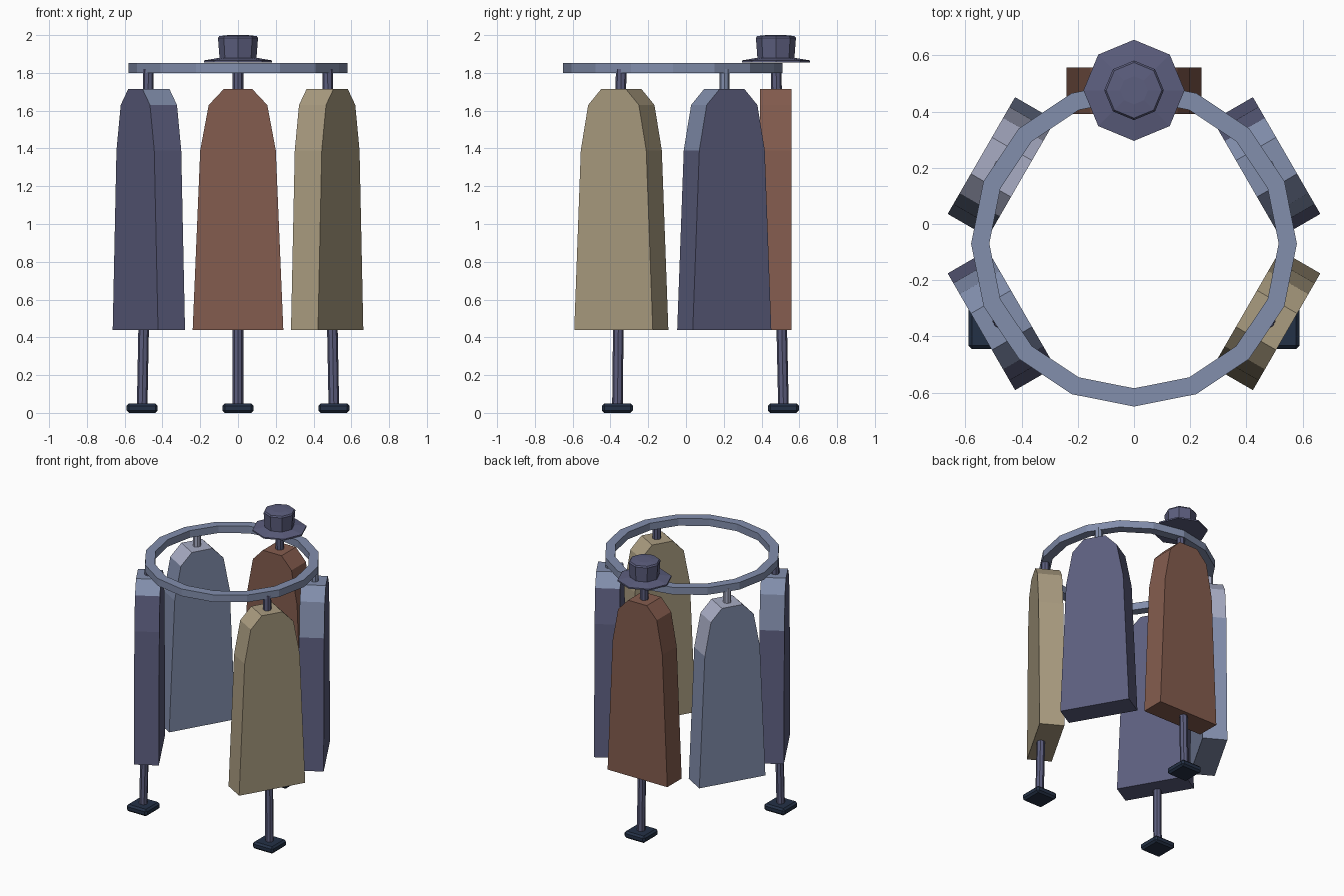
import bpy, bmesh, math
from mathutils import Matrix, Vector

if "Cube" in bpy.data.objects:
    bpy.data.objects.remove(bpy.data.objects["Cube"])

CY = -0.07      # y of the rack's centre
R = 0.547       # radius on which the coats hang


def material(name, r, g, b):
    m = bpy.data.materials.new(name)
    lin = [((c / 255 + 0.055) / 1.055) ** 2.4 for c in (r, g, b)]
    m.diffuse_color = (*lin, 1)
    m.use_nodes = True
    m.node_tree.nodes["Principled BSDF"].inputs["Base Color"].default_value = m.diffuse_color
    return m


PURPLE = material("dusk_purple", 92, 94, 126)
SLATE = material("slate_blue", 130, 142, 172)
PALE = material("pale_lavender", 168, 172, 196)
TAN = material("tan", 170, 156, 128)
BROWN = material("brown", 132, 92, 78)
NAVY = material("dark_navy", 36, 49, 70)


def finish(name, bm, *mats):
    bmesh.ops.recalc_face_normals(bm, faces=bm.faces)
    me = bpy.data.meshes.new(name)
    bm.to_mesh(me)
    bm.free()
    for m in mats:
        me.materials.append(m)
    ob = bpy.data.objects.new(name, me)
    bpy.context.collection.objects.link(ob)
    return ob


def lathe(name, profile, sides, centre, mat, closed=False):
    """Spin (radius, z) points; open profiles are capped at both ends."""
    bm = bmesh.new()
    rings = []
    for r, z in profile:
        rings.append([bm.verts.new((centre[0] + r * math.cos(2 * math.pi * i / sides),
                                    centre[1] + r * math.sin(2 * math.pi * i / sides), z))
                      for i in range(sides)])
    pairs = list(zip(rings, rings[1:]))
    if closed:
        pairs.append((rings[-1], rings[0]))
    else:
        bm.faces.new(rings[0])
        bm.faces.new(rings[-1])
    for a, b in pairs:
        for i in range(sides):
            j = (i + 1) % sides
            bm.faces.new((a[i], a[j], b[j], b[i]))
    return finish(name, bm, mat)


def polar(deg, r, z=0.0):
    a = math.radians(deg)
    return Vector((r * math.cos(a), CY + r * math.sin(a), z))


# Half outline of a coat: (half width, height)
OUTLINE = [(0.24, 0.44), (0.20, 1.39), (0.155, 1.63), (0.075, 1.715)]


def coat(name, deg, body, trim):
    """Extruded outline; local x points outward, local y runs along the coat."""
    bm = bmesh.new()
    pts = OUTLINE + [(-w, z) for w, z in reversed(OUTLINE)]
    face = bm.faces.new([bm.verts.new((-0.0825, w, z)) for w, z in pts])
    out = bmesh.ops.extrude_face_region(bm, geom=[face])
    bmesh.ops.translate(bm, vec=(0.165, 0, 0),
                        verts=[v for v in out["geom"] if isinstance(v, bmesh.types.BMVert)])
    bm.normal_update()
    # Trim colour on the collar and on one shoulder
    for f in bm.faces:
        c = f.calc_center_median()
        if abs(c.x) < 0.05 and (c.z > 1.6 or (c.z > 1.4 and c.y < 0)):
            f.material_index = 1
    bm.transform(Matrix.Translation(polar(deg, R - 0.002)) @
                 Matrix.Rotation(math.radians(deg), 4, "Z"))
    return finish(name, bm, body, trim)


# Top ring
lathe("top_ring", [(0.515, 1.80), (0.58, 1.80), (0.58, 1.852), (0.515, 1.852)],
      16, (0, CY), SLATE, closed=True)

# Coats
coat("back_coat", 90, BROWN, BROWN)
coat("front_right_coat", -30, TAN, TAN)
coat("front_left_coat", 210, PURPLE, SLATE)
coat("back_right_coat", 30, PURPLE, SLATE)
coat("back_left_coat", 150, SLATE, PALE)

# Hanger pegs of the coats without a leg
for side, deg, mat in (("right", 30, SLATE), ("left", 150, PALE)):
    lathe(side + "_hanger_peg", [(0.027, 1.69), (0.027, 1.82)], 8, polar(deg, R), mat)

# Leaning legs with square feet
for side, deg in (("back", 90), ("right", -30), ("left", 210)):
    bm = bmesh.new()
    low, high = polar(deg, 0.586, 0.03), polar(deg, R, 1.82)
    ends = [[bm.verts.new(p + Vector((0.028 * math.cos(i * math.pi / 4),
                                      0.028 * math.sin(i * math.pi / 4), 0)))
             for i in range(8)] for p in (low, high)]
    for i in range(8):
        j = (i + 1) % 8
        bm.faces.new((ends[0][i], ends[0][j], ends[1][j], ends[1][i]))
    for e in ends:
        bm.faces.new(e)
    finish(side + "_leg", bm, PURPLE)

    bm = bmesh.new()
    bmesh.ops.create_cube(bm, size=1, matrix=Matrix.Translation((low.x, low.y, 0.025)) @
                          Matrix.Diagonal((0.165, 0.165, 0.05, 1)))
    bmesh.ops.bevel(bm, geom=[e for e in bm.edges], offset=0.013, segments=1,
                    affect="EDGES")
    finish(side + "_foot", bm, NAVY)

# Hat resting on the ring
lathe("hat", [(0.18, 1.856), (0.18, 1.866), (0.098, 1.88), (0.106, 1.985),
              (0.099, 1.995), (0.05, 2.0)], 8, (0, 0.476), PURPLE)
